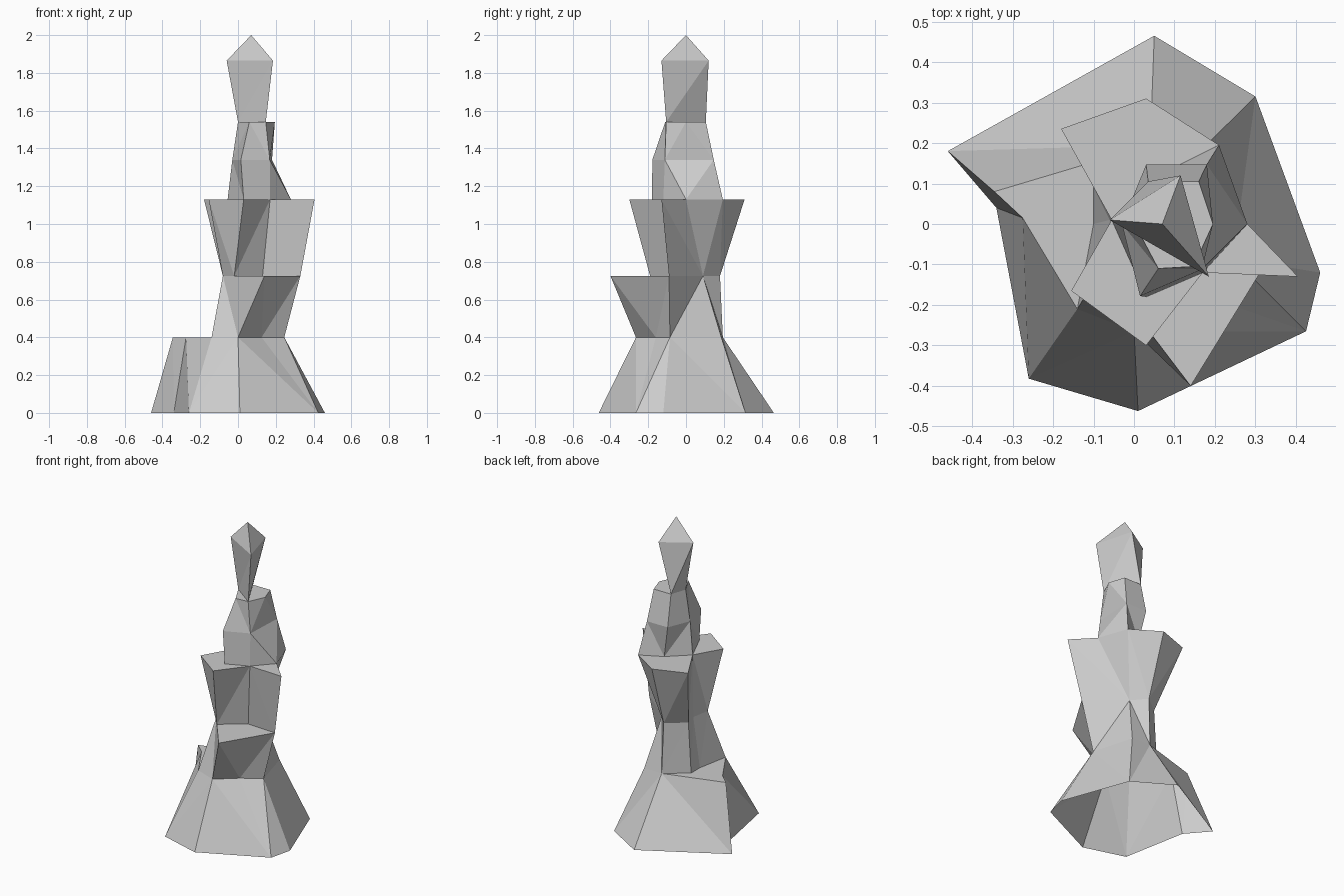
import bpy, bmesh

if "Cube" in bpy.data.objects:
    bpy.data.objects.remove(bpy.data.objects["Cube"])


def loft(name, sections, apex=None, swap=()):
    """Skin stacked outlines (z, [(x, y), ...]) with flat facets, open at the ends.
    swap lists the wall panels (first layer) that fold along the longer diagonal."""
    bm = bmesh.new()
    rings = [[bm.verts.new((x, y, z)) for x, y in pts] for z, pts in sections]
    for layer, (lo, hi) in enumerate(zip(rings, rings[1:])):
        n = len(lo)
        for i in range(n):
            a, b, c, d = lo[i], lo[(i + 1) % n], hi[(i + 1) % n], hi[i]
            first = (a.co - c.co).length < (b.co - d.co).length
            if layer == 0 and i in swap:
                first = not first
            for t in (((a, b, c), (a, c, d)) if first else ((a, b, d), (b, c, d))):
                bm.faces.new(t)
    if apex:
        tip = bm.verts.new(apex)
        top = rings[-1]
        for i in range(len(top)):
            bm.faces.new((top[i], top[(i + 1) % len(top)], tip))
    bmesh.ops.remove_doubles(bm, verts=bm.verts[:], dist=1e-4)
    bmesh.ops.recalc_face_normals(bm, faces=bm.faces[:])
    me = bpy.data.meshes.new(name)
    bm.to_mesh(me)
    bm.free()
    ob = bpy.data.objects.new(name, me)
    bpy.context.collection.objects.link(ob)
    return ob


def pick(pts, order):
    """Repeat outline points so that outlines of different counts match up."""
    return [pts[i] for i in order]


# Outlines run counter-clockwise, starting at the right side
base_foot = [(.46, -.12), (.30, .315), (.05, .465), (-.46, .18),
             (-.34, .04), (-.26, -.382), (.01, -.462), (.425, -.265)]
base_top = [(.245, -.085), (.17, .187), (.04, .195), (-.345, .08),
            (-.275, .015), (-.14, -.21), (0, -.265), (.125, -.16)]
waist_low = base_top[:3] + [(-.10, .09), (-.10, 0)] + base_top[5:]
waist_top = [(.33, -.09), (.11, .09), (.035, .18), (-.08, .09),
             (-.06, .01), (-.08, -.11), (.14, -.40)]
torso_low = [(.33, -.09), (.11, .09), (.11, .09), (.035, .18), (-.08, .09),
             (-.06, .01), (-.08, -.11), (-.02, -.19), (.13, -.08)]
torso_top = [(.405, -.13), (.28, 0), (.21, .195), (.03, .31), (-.18, .235),
             (-.055, .01), (-.155, -.165), (.03, -.30), (.17, -.12)]
chest_low = [(.28, 0), (.21, .195), (.07, .125), (-.055, .01), (.03, -.18), (.17, -.12)]
chest_mid = [(.168, -.112), (.18, .147), (.03, .147), (-.03, 0), (.015, -.178), (.168, -.112)]
chest_top = [(.195, 0), (.16, .105), (.035, .105), (0, .003), (.06, -.11), (.147, -.105)]
neck = [(.147, -.105), (.035, .105), (0, .003)]

# Flared base, with the flat ledge on its left
loft("flared_base", [(0, base_foot), (.4, base_top), (.4, waist_low)], swap=(4, 6))

# Lower body with a spur to the front
loft("lower_body", [(.4, waist_low), (.725, waist_top + waist_top[-1:])])
loft("spur_shelf", [(.725, pick(waist_top, (0, 1, 1, 2, 3, 4, 5, 6, 6))), (.725, torso_low)])

# Torso widening to a star-like shoulder outline, with the flat shoulder ledge
loft("torso", [(.725, torso_low), (1.13, torso_top),
               (1.13, pick(chest_low, (0, 0, 1, 2, 3, 3, 3, 4, 5)))], swap=(0,))

# Faceted chest, closing in to the neck
loft("chest", [(1.13, chest_low), (1.34, chest_mid), (1.54, chest_top),
               (1.54, pick(neck, (0, 1, 1, 2, 2, 0)))])

# Three-sided head with a pointed top
loft("head", [(1.54, neck), (1.865, [(.185, -.13), (.115, .12), (-.06, .01)])],
     apex=(.07, 0, 2.0))
